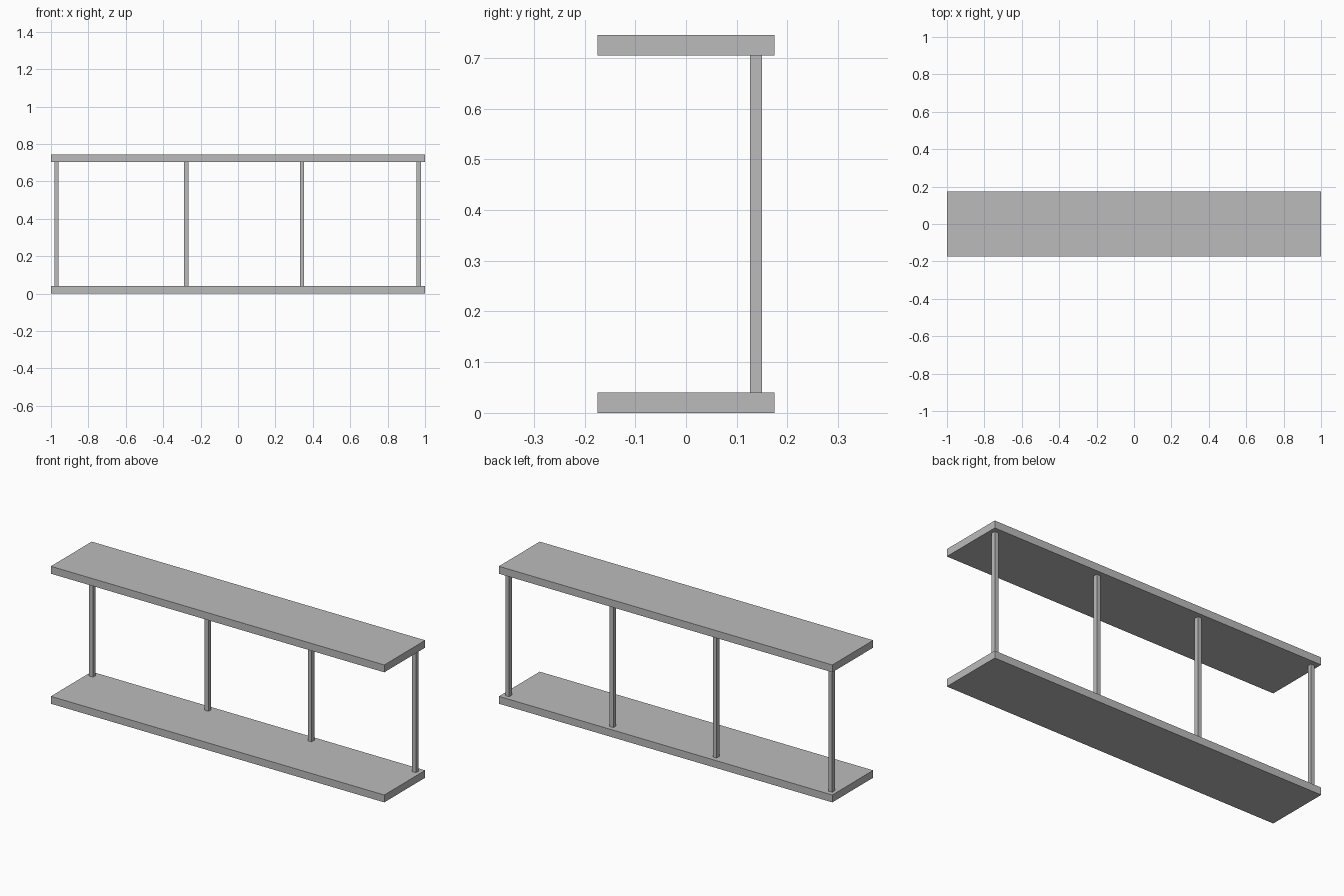
import bpy

cube = bpy.data.objects.get("Cube")
if cube:
    bpy.data.objects.remove(cube, do_unlink=True)

# One plain grey for every part
GREY = (0.5, 0.5, 0.5, 1.0)
grey = bpy.data.materials.new("plain_grey")
grey.use_nodes = True
grey.diffuse_color = GREY
grey.node_tree.nodes["Principled BSDF"].inputs["Base Color"].default_value = GREY


def box(name, center, size):
    bpy.ops.mesh.primitive_cube_add(size=1, location=center)
    part = bpy.context.object
    part.name = name
    part.scale = size
    bpy.ops.object.transform_apply(location=False, rotation=False, scale=True)
    part.data.materials.append(grey)
    return part


HEIGHT = 0.745
BOARD = 0.04
DEPTH = 0.35
POST = 0.023

# Two long boards
box("bottom_board", (0, 0, BOARD / 2), (2, DEPTH, BOARD))
box("top_board", (0, 0, HEIGHT - BOARD / 2), (2, DEPTH, BOARD))

# Square posts along the back edge
posts = {
    "right_end_post": -0.97,
    "right_middle_post": -0.277,
    "left_middle_post": 0.342,
    "left_end_post": 0.967,
}
for name, x in posts.items():
    box(name, (x, 0.138, HEIGHT / 2), (POST, POST, HEIGHT - 2 * BOARD))
